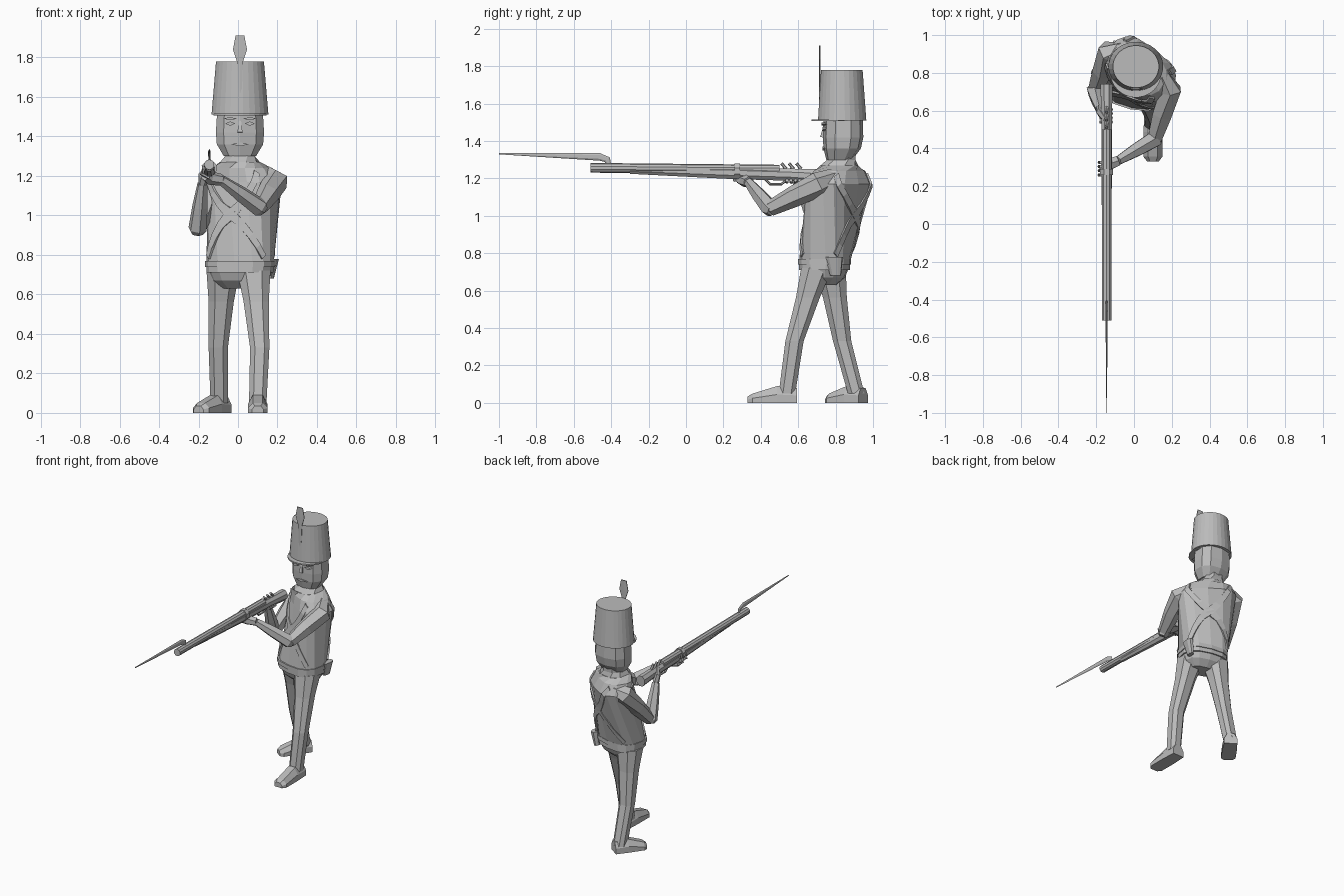
import bpy, bmesh, math
from mathutils import Vector, Matrix

default_cube = bpy.data.objects.get("Cube")
if default_cube:
    bpy.data.objects.remove(default_cube, do_unlink=True)

shade = (0.5, 0.5, 0.5, 1)
grey = bpy.data.materials.new("plain grey")
grey.use_nodes = True
grey.diffuse_color = shade
grey.node_tree.nodes["Principled BSDF"].inputs["Base Color"].default_value = shade


def skin(name, rings):
    """Join rings of points into a closed, capped body."""
    bm = bmesh.new()
    loops = [[bm.verts.new(point) for point in ring] for ring in rings]
    count = len(loops[0])
    for lower, upper in zip(loops, loops[1:]):
        for i in range(count):
            j = (i + 1) % count
            bm.faces.new((lower[i], lower[j], upper[j], upper[i]))
    bm.faces.new(loops[0])
    bm.faces.new(loops[-1])
    bmesh.ops.recalc_face_normals(bm, faces=bm.faces)
    mesh = bpy.data.meshes.new(name)
    bm.to_mesh(mesh)
    bm.free()
    mesh.materials.append(grey)
    bpy.context.collection.objects.link(bpy.data.objects.new(name, mesh))


def angles(sides):
    return [math.tau * (i + 0.5) / sides for i in range(sides)]


def oval_point(section, angle, power, grow=0.0):
    """Point on a level rounded box given as height, x, y, half width, half depth, turn."""
    height, x, y, width, depth, turn = section
    across, along = math.cos(angle), math.sin(angle)
    offset = Vector((math.copysign(abs(across) ** power, across) * (width + grow),
                     math.copysign(abs(along) ** power, along) * (depth + grow), 0))
    return Vector((x, y, height)) + Matrix.Rotation(math.radians(turn), 3, 'Z') @ offset


def loft(name, sections, sides=8, power=0.8):
    skin(name, [[oval_point(section, angle, power) for angle in angles(sides)] for section in sections])


def limb(name, joints, sizes, sides=6, flatten=1.0):
    """Tapered tube through the joints; flatten narrows it sideways."""
    rings = []
    last = len(joints) - 1
    for k, (joint, size) in enumerate(zip(joints, sizes)):
        ahead = (joints[min(k + 1, last)] - joints[max(k - 1, 0)]).normalized()
        side = ahead.cross(Vector((0, 0, 1))).normalized()
        up = side.cross(ahead)
        rings.append([joint + (side * flatten * math.cos(a) + up * math.sin(a)) * size
                      for a in angles(sides)])
    skin(name, rings)


def diamond(name, centre, width, height, thick):
    """Four-cornered facial detail facing the front."""
    corners = [(-width, 0), (0, -height), (width, 0), (0, height)]
    skin(name, [[centre + Vector((x, y, z)) for x, z in corners] for y in (-thick, thick)])


def mix(a, b, factor):
    return a + (b - a) * factor


# Torso, twisted so the left shoulder leads
waist = (0.75, 0.01, 0.74, 0.168, 0.13, -12)
shoulders = (1.17, 0.035, 0.82, 0.2, 0.13, -38)
yoke = (1.24, 0.02, 0.82, 0.16, 0.11, -34)
collar_base = (1.27, 0.01, 0.82, 0.1, 0.1, -10)
collar_top = (1.3, 0.01, 0.83, 0.08, 0.08, 0)
neck_top = (1.35, 0.01, 0.84, 0.07, 0.07, 0)
torso = [waist, shoulders, yoke, collar_base]
boxy = 0.75
loft("torso", torso, 14, boxy)
loft("collar", [collar_base, collar_top])
loft("neck", [collar_top, neck_top])


def torso_point(angle, height, grow):
    for below, above in zip(torso, torso[1:]):
        if below[0] <= height <= above[0]:
            factor = (height - below[0]) / (above[0] - below[0])
            section = [mix(a, b, factor) for a, b in zip(below, above)]
            return oval_point(section, angle, boxy, grow)


# Crossed straps lying on the front and back of the torso
strap_steps = 8
strap_reach, strap_width = math.radians(52), math.radians(5)
for face, middle in (("front", -math.pi / 2), ("back", math.pi / 2)):
    for way in (-1, 1):
        rings = []
        for k in range(strap_steps + 1):
            factor = k / strap_steps
            height = mix(0.79, 1.22, factor)
            angle = middle + way * mix(strap_reach, -strap_reach, factor)
            rings.append([torso_point(angle + edge * strap_width, height + edge * way * 0.01, grow)
                          for edge, grow in ((-1, -0.01), (-1, 0.008), (1, 0.008), (1, -0.01))])
        skin(face + "_strap", rings)


def lifted(section, height, grow):
    return (height, *section[1:3], section[3] + grow, section[4] + grow, section[5])


# Waist belt, jacket hem, hips and side pouch
loft("waist_belt", [lifted(waist, height, 0.006) for height in (0.74, 0.77)], 14, boxy)
loft("jacket_hem", [lifted(waist, 0.71, 0), waist], 14, boxy)
loft("hips", [lifted(waist, 0.63, -0.07), lifted(waist, 0.67, -0.025), lifted(waist, 0.72, -0.005)], 14)
loft("side_pouch", [(0.68, 0.165, 0.8, 0.015, 0.03, -10), (0.78, 0.18, 0.79, 0.025, 0.05, -10)])


def leg(side, hip, knee, ankle, toe):
    thigh = knee.lerp(hip, 0.6)
    sections = [(joint.z, joint.x, joint.y, size, size, 0) for joint, size in
                ((ankle, 0.047), (knee, 0.052), (thigh, 0.068), (hip, 0.09))]
    loft(side + "_leg", sections)
    # Shoe runs from behind the ankle to the toe, dropping in height
    forward = (toe - ankle) * Vector((1, 1, 0))
    heel = toe - forward * 1.25
    sideways = forward.normalized().cross(Vector((0, 0, 1)))
    rings = []
    for factor, height, width in ((0, 0.08, 0.045), (0.4, 0.09, 0.05), (0.9, 0.05, 0.05), (1, 0.035, 0.03)):
        centre = Vector((*heel.lerp(toe, factor).xy, 0))
        top = Vector((0, 0, height))
        across = sideways * width
        rings.append([centre - across, centre + across, centre + across + top / 2,
                      centre + across / 2 + top, centre - across / 2 + top, centre - across + top / 2])
    skin(side + "_shoe", rings)


# Legs: left one forward, right one back
leg("left", hip=Vector((0.08, 0.7, 0.72)), knee=Vector((0.11, 0.58, 0.33)),
    ankle=Vector((0.1, 0.54, 0.05)), toe=Vector((0.1, 0.33, 0)))
leg("right", hip=Vector((-0.075, 0.77, 0.72)), knee=Vector((-0.1, 0.835, 0.33)),
    ankle=Vector((-0.095, 0.91, 0.05)), toe=Vector((-0.2, 0.76, 0)))


def arm(side, chest, shoulder, elbow, wrist):
    limb(side + "_upper_arm", [chest, shoulder, shoulder.lerp(elbow, 0.5), elbow],
         (0.045, 0.066, 0.058, 0.042))
    tip = elbow.lerp(wrist, -0.1)
    limb(side + "_forearm", [tip, elbow, elbow.lerp(wrist, 0.5), wrist], (0.03, 0.048, 0.04, 0.026))


# Arms: left one reaches under the gun, right one folds back to the trigger
left_wrist = Vector((-0.085, 0.335, 1.18))
right_wrist = Vector((-0.18, 0.61, 1.16))
arm("left", Vector((0.14, 0.79, 1.21)), Vector((0.19, 0.71, 1.17)), Vector((0.11, 0.45, 1.04)), left_wrist)
arm("right", Vector((-0.06, 0.92, 1.2)), Vector((-0.13, 0.91, 1.17)), Vector((-0.205, 0.71, 0.93)), right_wrist)


# Long gun, pointing straight ahead
def on_gun(y, z, aside=0.0):
    return Vector((aside - 0.145, y, z))


muzzle, breech = on_gun(-0.51, 1.257), on_gun(0.5, 1.247)
limb("gun_barrel", [muzzle, breech], (0.026, 0.026), 10)
limb("gun_stock", [on_gun(-0.3, 1.247), on_gun(0.25, 1.23), on_gun(0.56, 1.22), on_gun(0.74, 1.21)],
     (0.024, 0.036, 0.035, 0.042), 8, 0.85)
limb("gun_band", [on_gun(0.26, 1.24), on_gun(0.29, 1.24)], (0.042, 0.042), 8, 0.9)
for y in (0.52, 0.56, 0.6):
    limb("lock_knob", [on_gun(y + 0.015, 1.25), on_gun(y, 1.27), on_gun(y - 0.01, 1.28)],
         (0.011, 0.008, 0.009))
guard_low = 1.17
limb("trigger_guard", [on_gun(0.42, 1.2), on_gun(0.45, guard_low), on_gun(0.51, guard_low),
                       on_gun(0.55, 1.2)], [0.007] * 4)
limb("bayonet", [on_gun(-1, 1.333), on_gun(-0.46, 1.315), on_gun(-0.42, 1.3), on_gun(-0.41, 1.26)],
     (0.004, 0.02, 0.018, 0.012), flatten=0.35)

# Hands with fingers wrapped on the stock
limb("left_palm", [left_wrist, on_gun(0.31, 1.19), on_gun(0.28, 1.2, -0.02)], (0.03, 0.035, 0.025))
limb("right_palm", [right_wrist, on_gun(0.59, 1.2, -0.03), on_gun(0.55, 1.24)],
     (0.028, 0.035, 0.025), flatten=0.7)
for k in range(4):
    y = 0.26 + k / 45
    limb("left_finger", [on_gun(y, 1.19), on_gun(y, 1.21, -0.04), on_gun(y, 1.25, -0.03)], [0.009] * 3)
    y += 0.28
    limb("right_finger", [on_gun(y, 1.2, -0.035), on_gun(y, 1.18), on_gun(y, 1.19, 0.03)], [0.009] * 3)

# Head and face
middle, face_front = 0.01, 0.74
loft("head", [(1.3, middle, 0.82, 0.085, 0.07, 0), (1.36, middle, 0.835, 0.122, 0.1, 0),
              (1.42, middle, 0.84, 0.127, 0.108, 0), (1.53, middle, 0.84, 0.12, 0.105, 0)], 10)
limb("nose", [Vector((middle, face_front, 1.48)), Vector((middle, face_front - 0.01, 1.42))],
     (0.008, 0.018), 4)
diamond("mouth", Vector((middle, face_front, 1.36)), 0.045, 0.01, 0.01)
for side in (-1, 1):
    socket = Vector((middle + side * 0.05, face_front, 1.465))
    diamond("eye", socket, 0.026, 0.011, 0.01)
    diamond("eyebrow", socket + Vector((0, 0, 0.025)), 0.035, 0.008, 0.015)

# Tall hat, peak and plume
loft("hat", [(1.51, middle, 0.835, 0.145, 0.13, 0), (1.78, middle, 0.833, 0.122, 0.112, 0)], 28, 1)
loft("hat_peak", [(height, middle, 0.8, 0.135, 0.13, 0) for height in (1.506, 1.516)], 28, 1)
loft("plume", [(height, middle, 0.716, width, 0.004, 0) for height, width in
               ((1.62, 0.01), (1.78, 0.018), (1.84, 0.04), (1.91, 0.025))], 6)
